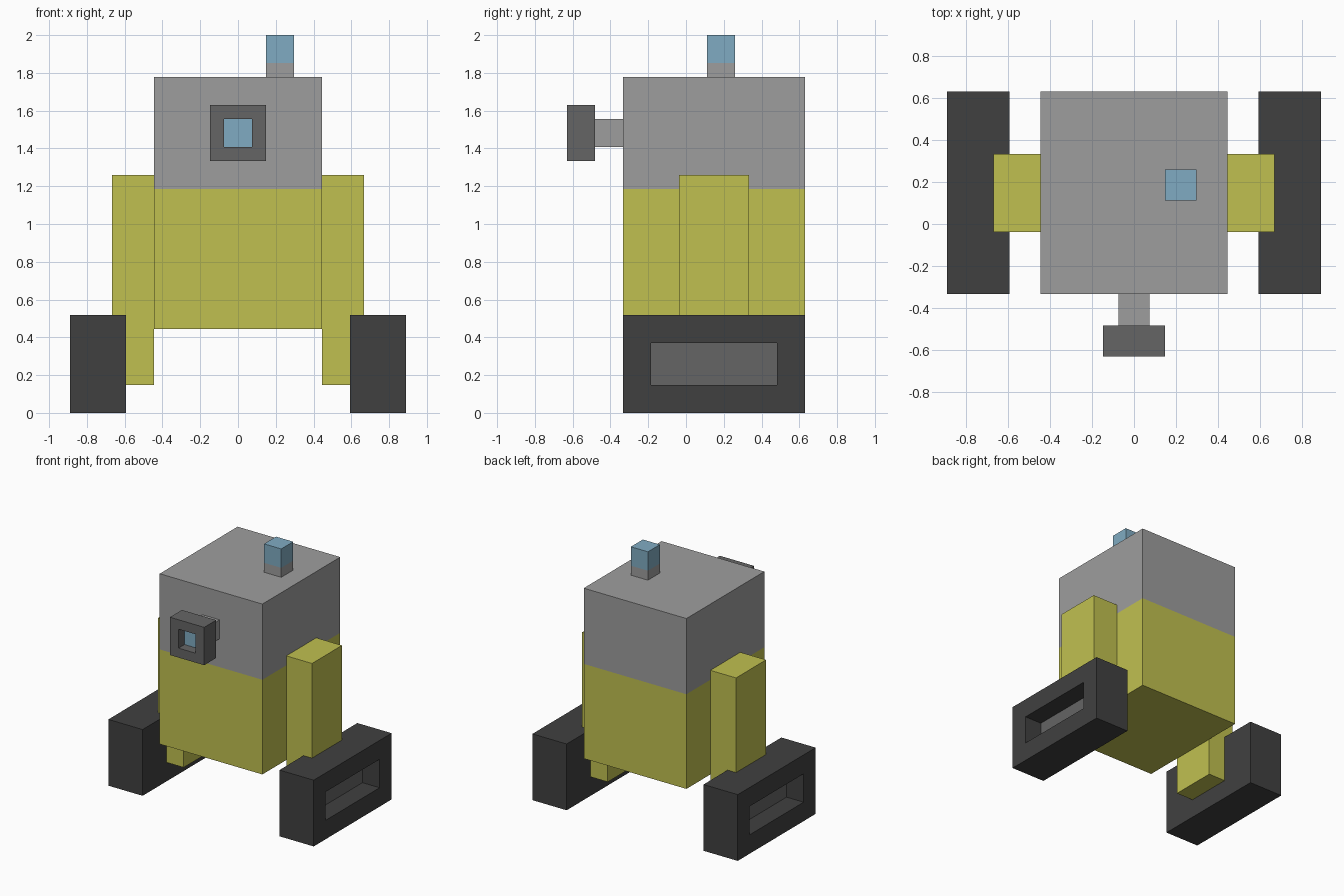
import bpy, bmesh
from mathutils import Vector

cube = bpy.data.objects.get("Cube")
if cube:
    bpy.data.objects.remove(cube, do_unlink=True)

U = 2 / 27  # modelling grid step


def material(name, hex_colour):
    def linear(v):
        return v / 12.92 if v <= 0.04045 else ((v + 0.055) / 1.055) ** 2.4
    rgba = [linear(int(hex_colour[i:i + 2], 16) / 255) for i in (0, 2, 4)] + [1]
    mat = bpy.data.materials.new(name)
    mat.use_nodes = True
    mat.diffuse_color = rgba
    mat.node_tree.nodes["Principled BSDF"].inputs["Base Color"].default_value = rgba
    return mat


YELLOW = material("yellow paint", "C0C050")
GREY = material("light grey metal", "9E9E9E")
MID = material("mid grey metal", "656565")
DARK = material("dark rubber", "404040")
BLUE = material("blue glass", "80ABC2")


def box(name, x, y, z, mats, split=None, recess=None):
    """Box from (min, max) grid ranges. split: height where the second material
    starts. recess: (outward direction, rim width, depth) of a sunken panel
    that takes the second material."""
    bm = bmesh.new()
    bmesh.ops.create_cube(bm, size=1)
    for v in bm.verts:
        v.co = Vector([U * (lo + (c + 0.5) * (hi - lo))
                       for c, (lo, hi) in zip(v.co, (x, y, z))])
    bm.normal_update()
    if split is not None:
        bmesh.ops.bisect_plane(bm, geom=bm.verts[:] + bm.edges[:] + bm.faces[:],
                               plane_co=(0, 0, split * U), plane_no=(0, 0, 1))
        for f in bm.faces:
            f.material_index = int(f.calc_center_median().z > split * U)
    if recess:
        out, rim, depth = Vector(recess[0]), recess[1], recess[2]
        panel = max(bm.faces, key=lambda f: f.normal.dot(out))
        bmesh.ops.inset_region(bm, faces=[panel], thickness=rim * U,
                               use_even_offset=True)
        panel = bmesh.ops.extrude_discrete_faces(bm, faces=[panel])["faces"][0]
        bmesh.ops.translate(bm, verts=panel.verts[:], vec=-out * depth * U)
        panel.material_index = 1
    mesh = bpy.data.meshes.new(name)
    bm.to_mesh(mesh)
    bm.free()
    for m in mats:
        mesh.materials.append(m)
    obj = bpy.data.objects.new(name, mesh)
    bpy.context.collection.objects.link(obj)
    return obj


# Two-tone body
box("body", (-6, 6), (-4.5, 8.5), (6, 24), [YELLOW, GREY], split=16)

# Eye on a short stalk, with a sunken lens
box("eye_stalk", (-1, 1), (-6.5, -4.5), (19, 21), [GREY])
box("eye_housing", (-2, 2), (-8.5, -6.5), (18, 22), [MID, BLUE],
    recess=((0, -1, 0), 1, 1))

# Lamp on the roof
box("roof_lamp", (2, 4), (1.5, 3.5), (24, 27), [GREY, BLUE], split=25)

# Legs and tracks on both sides
for side, s in (("left", 1), ("right", -1)):
    box(side + "_leg", sorted((6 * s, 9 * s)), (-0.5, 4.5), (2, 17), [YELLOW])
    box(side + "_track", sorted((8 * s, 12 * s)), (-4.5, 8.5), (0, 7), [DARK, MID],
        recess=((s, 0, 0), 2, 2))
